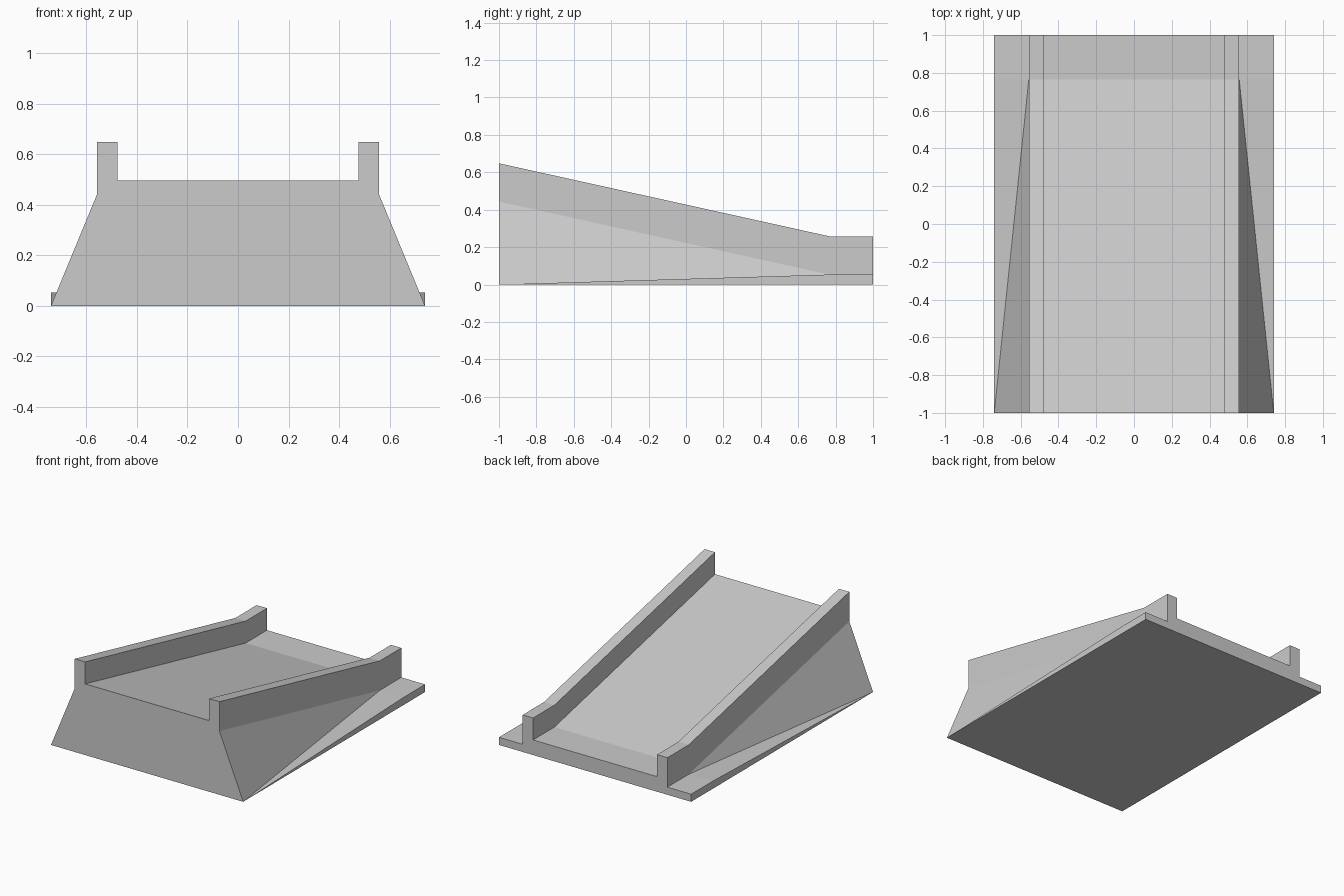
import bpy
import bmesh

cube = bpy.data.objects.get("Cube")
if cube:
    bpy.data.objects.remove(cube, do_unlink=True)

# Material
grey = bpy.data.materials.new("plain grey")
grey.use_nodes = True
colour = (0.6, 0.6, 0.6, 1)
grey.diffuse_color = colour
grey.node_tree.nodes["Principled BSDF"].inputs["Base Color"].default_value = colour

BASE, OUTER, INNER = 0.74, 0.557, 0.477   # half widths: base, kerb outside, kerb inside
LIP = 0.053                               # height of the side flange


def section(bm, y, flange, rise):
    """Closed cross-section: base, flange, kerb and deck, mirrored left to right."""
    half = [(BASE, 0), (BASE, flange), (OUTER, LIP + rise),
            (OUTER, 0.258 + rise), (INNER, 0.258 + rise), (INNER, 0.105 + rise)]
    ring = half + [(-x, z) for x, z in reversed(half)]
    return [bm.verts.new((x, y, z)) for x, z in ring]


# Ramp: raised front end, foot of the slope, level back end
bm = bmesh.new()
rings = [section(bm, -1, 0, 0.39), section(bm, 0.765, LIP, 0), section(bm, 1, LIP, 0)]
bm.faces.new(rings[0])
bm.faces.new(rings[-1])
count = len(rings[0])
for a, b in zip(rings, rings[1:]):
    for i in range(count):
        j = (i + 1) % count
        if a is rings[0] and i in (1, count - 3):
            # Sloping bank and flange meet on a crease from the front corner to the foot
            flange, foot = (i, j) if i == 1 else (j, i)
            bm.faces.new((a[flange], a[foot], b[foot]))
            bm.faces.new((a[flange], b[foot], b[flange]))
        else:
            bm.faces.new((a[i], a[j], b[j], b[i]))

# Close the flange to a point at the front corners
bmesh.ops.remove_doubles(bm, verts=bm.verts[:], dist=0.0001)
bmesh.ops.recalc_face_normals(bm, faces=bm.faces[:])

mesh = bpy.data.meshes.new("ramp")
bm.to_mesh(mesh)
bm.free()
mesh.materials.append(grey)
ramp = bpy.data.objects.new("ramp", mesh)
bpy.context.collection.objects.link(ramp)
